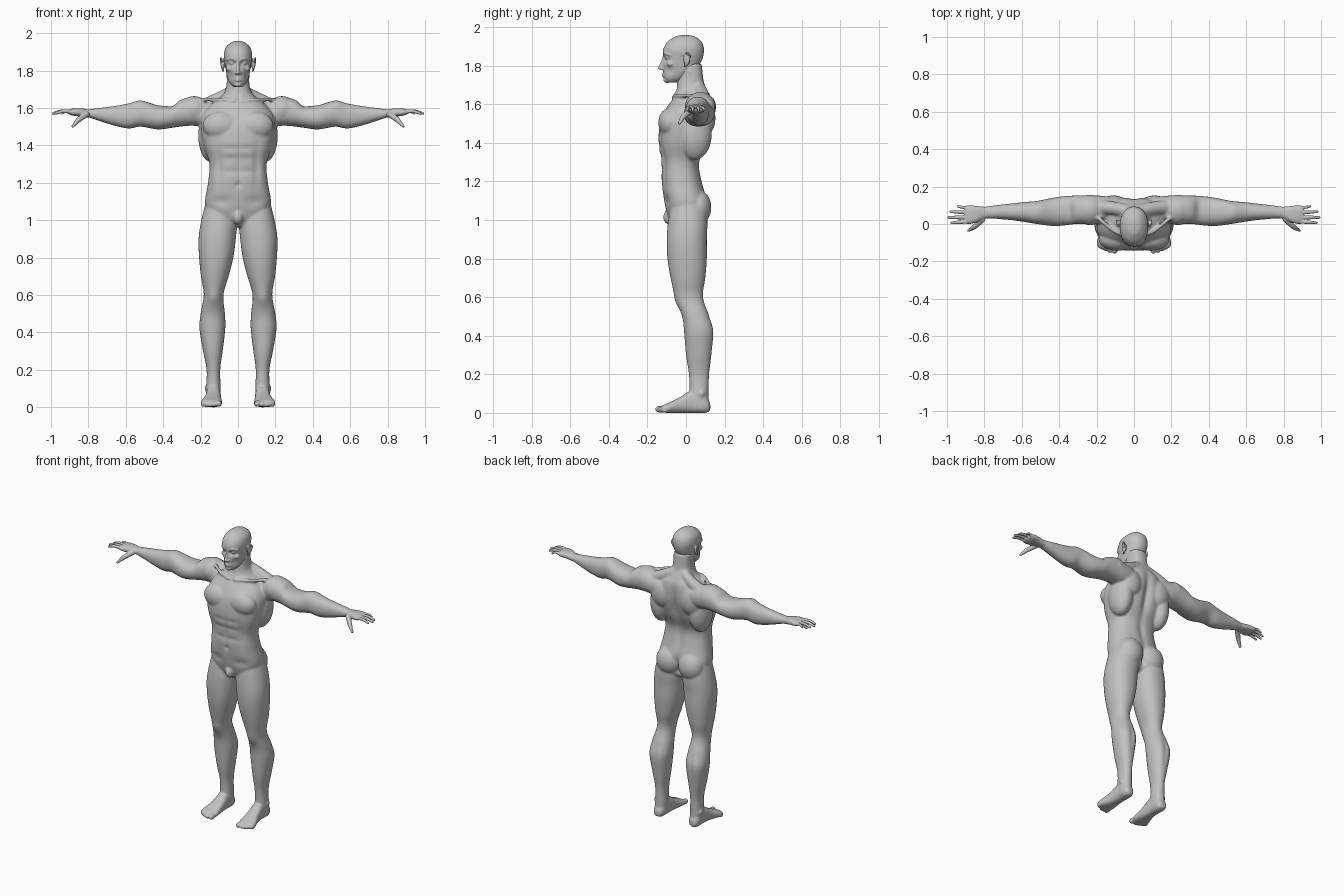
import bpy, bmesh, math
from mathutils import Vector, Matrix

skin = bpy.data.materials.new("plain_grey")
skin.diffuse_color = (0.54, 0.54, 0.54, 1)


def spline(rings, steps):
    """Smooth Catmull-Rom interpolation between rows of numbers."""
    out = []
    for i in range(len(rings) - 1):
        p0, p1 = rings[max(i - 1, 0)], rings[i]
        p2, p3 = rings[i + 1], rings[min(i + 2, len(rings) - 1)]
        for s in range(steps):
            t = s / steps
            out.append([0.5 * (2 * b + (c - a) * t + (2 * a - 5 * b + 4 * c - d) * t * t
                               + (3 * b - a - 3 * c + d) * t ** 3)
                        for a, b, c, d in zip(p0, p1, p2, p3)])
    out.append(list(rings[-1]))
    return out


def loft(bm, axis, rings, n=2.2, seg=48, steps=6):
    """Closed superelliptic loft; ring = (position, u0, u1, v0, v1)."""
    u, v = [a for a in range(3) if a != axis]
    loops, verts = [], []
    for t, u0, u1, v0, v1 in spline(rings, steps):
        loop = []
        for k in range(seg):
            a = 2 * math.pi * k / seg
            c, s = math.cos(a), math.sin(a)
            p = [0, 0, 0]
            p[axis] = t
            p[u] = (u0 + u1) / 2 + (u1 - u0) / 2 * math.copysign(abs(c) ** (2 / n), c)
            p[v] = (v0 + v1) / 2 + (v1 - v0) / 2 * math.copysign(abs(s) ** (2 / n), s)
            loop.append(bm.verts.new(p))
        loops.append(loop)
        verts += loop
    faces = [bm.faces.new((a[k], a[(k + 1) % seg], b[(k + 1) % seg], b[k]))
             for a, b in zip(loops, loops[1:]) for k in range(seg)]
    faces += [bm.faces.new(loops[0][::-1]), bm.faces.new(loops[-1])]
    bmesh.ops.recalc_face_normals(bm, faces=faces)
    return verts


def blob(bm, loc, radii, sub=3):
    m = Matrix.Translation(loc) @ Matrix.Diagonal((*radii, 1))
    bmesh.ops.create_icosphere(bm, subdivisions=sub, radius=1, matrix=m)


def stroke(bm, pts, count=10):
    """Tapered rounded limb through points (x, y, z, radius)."""
    for x, y, z, r in spline(pts, count):
        blob(bm, (x, y, z), (r, r, r), 2)


def push(verts, loc, radii, offset):
    """Soft sculpting push with gaussian falloff."""
    for v in verts:
        d = sum(((v.co[i] - loc[i]) / radii[i]) ** 2 for i in range(3))
        v.co += Vector(offset) * math.exp(-d)


def mirror(bm):
    new = bmesh.ops.duplicate(bm, geom=bm.verts[:] + bm.edges[:] + bm.faces[:])["geom"]
    for e in new:
        if isinstance(e, bmesh.types.BMVert):
            e.co.x = -e.co.x
    bmesh.ops.reverse_faces(bm, faces=[e for e in new if isinstance(e, bmesh.types.BMFace)])


def finish(bm, name, voxel, smooth):
    me = bpy.data.meshes.new(name)
    bm.to_mesh(me)
    bm.free()
    me.materials.append(skin)
    ob = bpy.data.objects.new(name, me)
    bpy.context.collection.objects.link(ob)
    r = ob.modifiers.new("fuse", 'REMESH')
    r.mode, r.voxel_size, r.use_smooth_shade = 'VOXEL', voxel, True
    s = ob.modifiers.new("soften", 'SMOOTH')
    s.factor, s.iterations = 0.5, smooth


# ---------- body: legs, feet, arms and muscles of one side ----------
bm = bmesh.new()
leg = loft(bm, 2, [
    (1.12, .03, .165, -.07, .09), (1.0, .006, .196, -.092, .11), (.9, .012, .211, -.1, .108),
    (.8, .025, .208, -.096, .108), (.7, .05, .198, -.08, .1), (.6, .078, .183, -.056, .088),
    (.5, .07, .2, -.02, .122), (.42, .068, .206, -.01, .145), (.3, .082, .187, 0, .132),
    (.2, .095, .168, .015, .12), (.1, .093, .17, .02, .117), (.02, .098, .168, .02, .12)])
push(leg, (.13, -.055, .575), (.03, .03, .04), (0, -.008, 0))        # kneecap
push(leg, (.135, .14, .42), (.012, .03, .08), (0, -.008, 0))         # calf split
loft(bm, 1, [                                                        # foot
    (.126, .112, .152, .012, .05), (.1, .096, .168, 0, .085), (.03, .092, .17, 0, .115),
    (-.03, .09, .178, 0, .082), (-.09, .084, .198, 0, .052), (-.12, .086, .196, .002, .04),
    (-.135, .095, .175, .006, .03)], n=2.5)
for x, y, r in ((.102, -.136, .019), (.13, -.138, .014), (.15, -.131, .013),
                (.169, -.122, .013), (.187, -.11, .013)):
    blob(bm, (x, y, r), (r * .85, r * 1.35, r))                      # toes
blob(bm, (.165, .08, .1), (.014, .018, .018))                        # ankle bone
arm = loft(bm, 0, [
    (.12, .02, .145, 1.5, 1.63), (.2, .0, .153, 1.502, 1.65), (.25, .0, .154, 1.505, 1.658),
    (.31, .0, .152, 1.5, 1.642), (.36, -.006, .15, 1.493, 1.613), (.43, -.011, .141, 1.485, 1.615),
    (.52, .0, .123, 1.5, 1.64), (.58, .01, .118, 1.49, 1.625), (.65, .02, .11, 1.502, 1.612),
    (.74, .028, .1, 1.53, 1.6), (.8, .03, .092, 1.55, 1.592), (.83, .03, .09, 1.555, 1.59)])
push(arm, (.345, .075, 1.62), (.025, .09, .04), (0, 0, -.008))       # below the shoulder cap
blob(bm, (.235, .075, 1.588), (.08, .082, .076))                     # deltoid
blob(bm, (.145, .045, 1.45), (.068, .09, .14))                       # lat
blob(bm, (.09, -.082, 1.505), (.1, .062, .078))                      # pectoral
blob(bm, (.11, .105, 1.53), (.075, .048, .09))                       # shoulder blade
blob(bm, (.083, .062, 1.065), (.086, .07, .092))                     # buttock
stroke(bm, [(.04, .07, 1.68, .036), (.11, .085, 1.645, .037), (.19, .09, 1.605, .04)])  # trapezius
stroke(bm, [(.05, .02, 1.77, .014), (.018, -.052, 1.65, .012)])      # neck muscle
stroke(bm, [(.02, -.064, 1.635, .012), (.1, -.04, 1.645, .012), (.19, .03, 1.645, .012)])  # collarbone
mirror(bm)

# ---------- body: torso and neck ----------
torso = loft(bm, 2, [(z, -w, w, f, b) for z, w, f, b in (
    (.965, .05, -.06, .06), (1.0, .13, -.085, .1), (1.08, .176, -.11, .115),
    (1.2, .16, -.126, .083), (1.3, .153, -.129, .07), (1.4, .183, -.143, .11),
    (1.5, .2, -.135, .138), (1.57, .185, -.108, .142), (1.63, .135, -.068, .135),
    (1.67, .082, -.05, .115), (1.72, .062, -.045, .092), (1.81, .058, -.04, .082))],
    n=2.5, seg=96, steps=10)
push(torso, (0, .14, 1.45), (.025, .06, .15), (0, -.024, 0))         # spine furrow
push(torso, (0, .08, 1.24), (.022, .04, .1), (0, -.01, 0))
push(torso, (0, .12, 1.04), (.025, .05, .07), (0, -.045, 0))         # cleft
push(torso, (0, -.13, 1.28), (.012, .05, .13), (0, .006, 0))         # abdomen midline
push(torso, (0, -.13, 1.19), (.012, .04, .012), (0, .012, 0))        # navel
for sx in (-1, 1):
    push(torso, (sx * .1, -.13, 1.3), (.018, .05, .12), (0, .01, 0)) # abdomen edge
    push(torso, (sx * .1, -.13, 1.1), (.05, .05, .025), (0, .012, 0))  # groin line
    for z in (1.26, 1.33, 1.385):
        push(torso, (sx * .045, -.135, z), (.04, .05, .013), (0, .006, 0))
blob(bm, (0, -.085, 1.015), (.028, .034, .04))                       # groin
finish(bm, "body", .0065, 7)

# ---------- head ----------
bm = bmesh.new()
blob(bm, (.082, .004, 1.832), (.009, .017, .031))                    # ear
stroke(bm, [(.084, -.012, 1.85, .005), (.092, .004, 1.866, .005),
            (.094, .02, 1.85, .005), (.086, .01, 1.815, .005), (.079, -.006, 1.798, .006)], 6)
blob(bm, (.031, -.093, 1.839), (.015, .014, .012))                   # eye
stroke(bm, [(.014, -.107, 1.846, .004), (.031, -.106, 1.851, .004), (.049, -.092, 1.843, .004)])
stroke(bm, [(.012, -.113, 1.857, .008), (.035, -.107, 1.865, .008), (.056, -.086, 1.857, .008)])
blob(bm, (.011, -.124, 1.786), (.009, .01, .008))                    # nostril
blob(bm, (.045, -.078, 1.81), (.02, .022, .016))                     # cheekbone
mirror(bm)
skull = loft(bm, 2, [(z, -w, w, f, b) for z, w, f, b in (
    (1.712, .024, -.098, -.045), (1.735, .046, -.112, .0), (1.775, .06, -.119, .05),
    (1.83, .069, -.119, .083), (1.88, .076, -.119, .093), (1.92, .067, -.1, .084),
    (1.945, .044, -.068, .058), (1.955, .025, -.045, .035), (1.959, .006, -.018, .01))],
    seg=96, steps=10)
for sx in (-1, 1):
    push(skull, (sx * .03, -.11, 1.838), (.02, .04, .016), (0, .02, 0))      # eye socket
    push(skull, (sx * .045, -.09, 1.775), (.022, .03, .022), (-sx * .004, .007, 0))
stroke(bm, [(0, -.113, 1.85, .008), (0, -.122, 1.82, .008), (0, -.134, 1.789, .0105)])  # nose
for z, r in ((1.758, .0055), (1.746, .006)):                         # lips
    stroke(bm, [(-.024, -.107, 1.752, .003), (0, -.119, z, r), (.024, -.107, 1.752, .003)])
blob(bm, (0, -.1, 1.727), (.022, .017, .016))                        # chin
finish(bm, "head", .004, 3)

# ---------- hands ----------
bm = bmesh.new()
loft(bm, 0, [(.77, .032, .093, 1.546, 1.594), (.8, .029, .092, 1.549, 1.592),
             (.84, .01, .096, 1.554, 1.598), (.88, .0, .1, 1.558, 1.597),
             (.905, .004, .096, 1.566, 1.59)], n=2.5)
for y0, y1, tip, r in ((.012, .006, .976, .0105), (.036, .035, .99, .011),
                       (.062, .066, .98, .0105), (.086, .094, .942, .009)):
    stroke(bm, [(.89, y0, 1.58, r), ((.9 + tip) / 2, (y0 + y1) / 2, 1.582, r * .95),
                (tip, y1, 1.57, r * .7)], 12)                        # fingers
stroke(bm, [(.81, .025, 1.566, .016), (.848, -.01, 1.54, .015),
            (.868, -.025, 1.519, .011), (.884, -.034, 1.502, .008)])  # thumb
mirror(bm)
finish(bm, "hands", .0035, 3)
